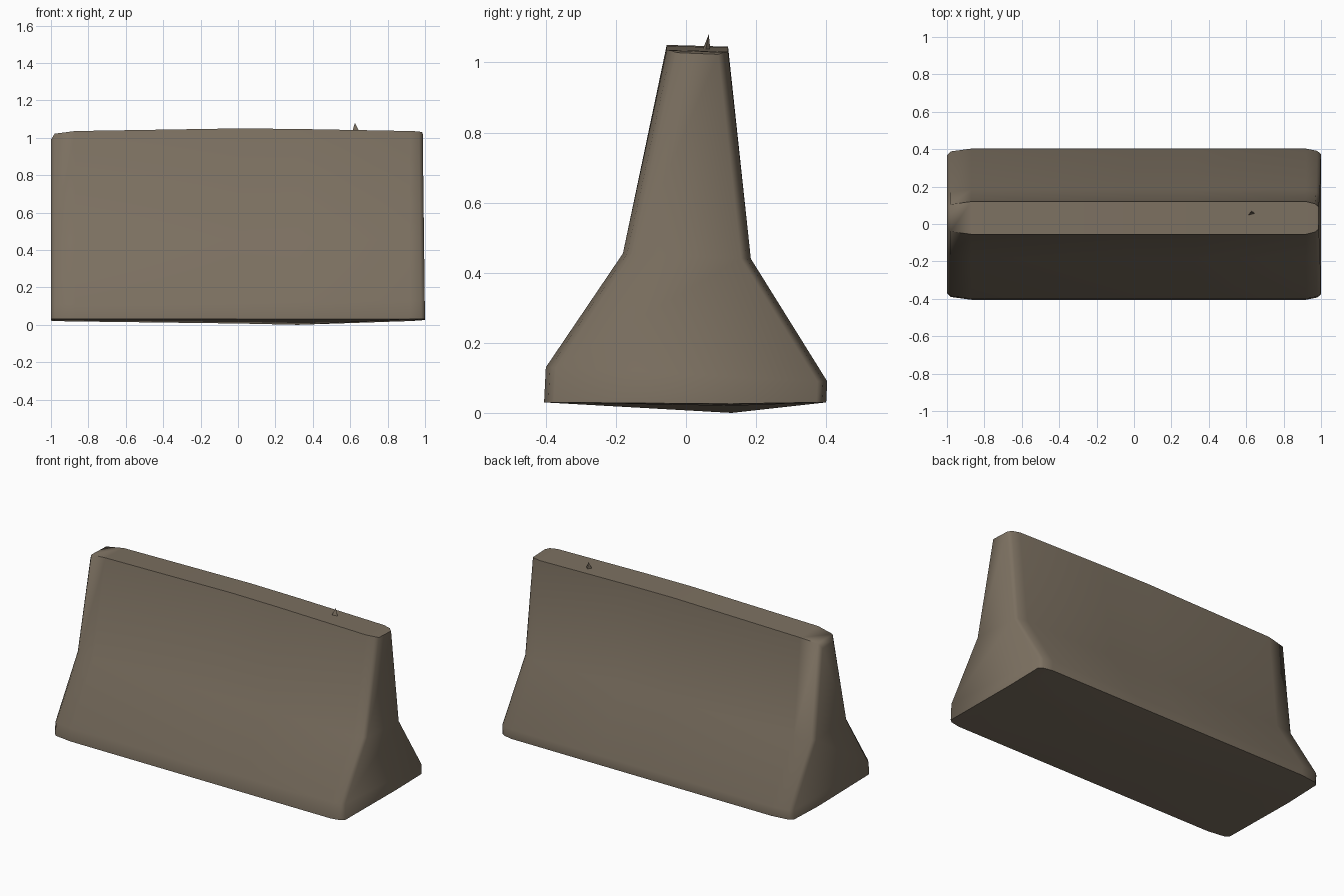
import bpy, bmesh, math

cube = bpy.data.objects.get("Cube")
if cube:
    bpy.data.objects.remove(cube, do_unlink=True)

# Weathered concrete colour
concrete = bpy.data.materials.new("warm_grey_concrete")
concrete.use_nodes = True
COLOUR = (0.20, 0.162, 0.118, 1)
concrete.diffuse_color = COLOUR
bsdf = concrete.node_tree.nodes["Principled BSDF"]
bsdf.inputs["Base Color"].default_value = COLOUR
bsdf.inputs["Roughness"].default_value = 0.9


def finish(name, bm, angle):
    bmesh.ops.recalc_face_normals(bm, faces=bm.faces)
    mesh = bpy.data.meshes.new(name)
    bm.to_mesh(mesh)
    bm.free()
    mesh.materials.append(concrete)
    obj = bpy.data.objects.new(name, mesh)
    bpy.context.collection.objects.link(obj)
    bpy.ops.object.select_all(action='DESELECT')
    obj.select_set(True)
    bpy.context.view_layer.objects.active = obj
    bpy.ops.object.shade_smooth_by_angle(angle=math.radians(angle))
    return obj


def profile(inset, top, keel, lip):
    """Flared barrier section as (y, z), front foot round to the keel."""
    i = inset
    return [(-0.405 + i, 0.03), (-0.40 + i, lip), (-0.18 + i, 0.455),
            (-0.055 + i, top), (0.12 - i, top - 0.005),
            (0.185 - i, 0.44), (0.403 - i, 0.09), (0.40 - i, 0.03),
            (0.13, keel)]


# Stations along the length: x, inset, top height, keel height, front lip height
stations = [
    (-1.0, 0.035, 0.99, 0.022, 0.10),
    (-0.98, 0.015, 1.022, 0.02, 0.11),
    (-0.87, 0.0, 1.036, 0.018, 0.11),
    (0.0, 0.0, 1.05, 0.007, 0.11),
    (0.32, 0.0, 1.047, 0.0, 0.12),
    (0.92, 0.0, 1.036, 0.02, 0.13),
    (0.98, 0.012, 1.034, 0.024, 0.13),
    (1.0, 0.028, 1.028, 0.026, 0.13),
]

# Barrier body lofted through the stations
bm = bmesh.new()
rings = []
for x, inset, top, keel, lip in stations:
    rings.append([bm.verts.new((x - 0.012 * z * (x > 0.95), y, z))
                  for y, z in profile(inset, top, keel, lip)])
for a, b in zip(rings, rings[1:]):
    for k in range(len(a)):
        n = (k + 1) % len(a)
        bm.faces.new((a[k], a[n], b[n], b[k]))

# End caps, bridged front to back in rows
for ring in (rings[0], rings[-1]):
    for k in range(3):
        bm.faces.new((ring[k], ring[k + 1], ring[6 - k], ring[7 - k]))
    bm.faces.new((ring[0], ring[7], ring[8]))
finish("barrier_body", bm, 60)

# Small broken shard on the top edge
bm = bmesh.new()
base = [bm.verts.new(p) for p in
        ((0.61, 0.045, 1.03), (0.65, 0.055, 1.03), (0.63, 0.07, 1.03))]
tip = bm.verts.new((0.625, 0.065, 1.08))
bm.faces.new(base)
for k in range(3):
    bm.faces.new((base[k], base[(k + 1) % 3], tip))
finish("top_shard", bm, 30)
